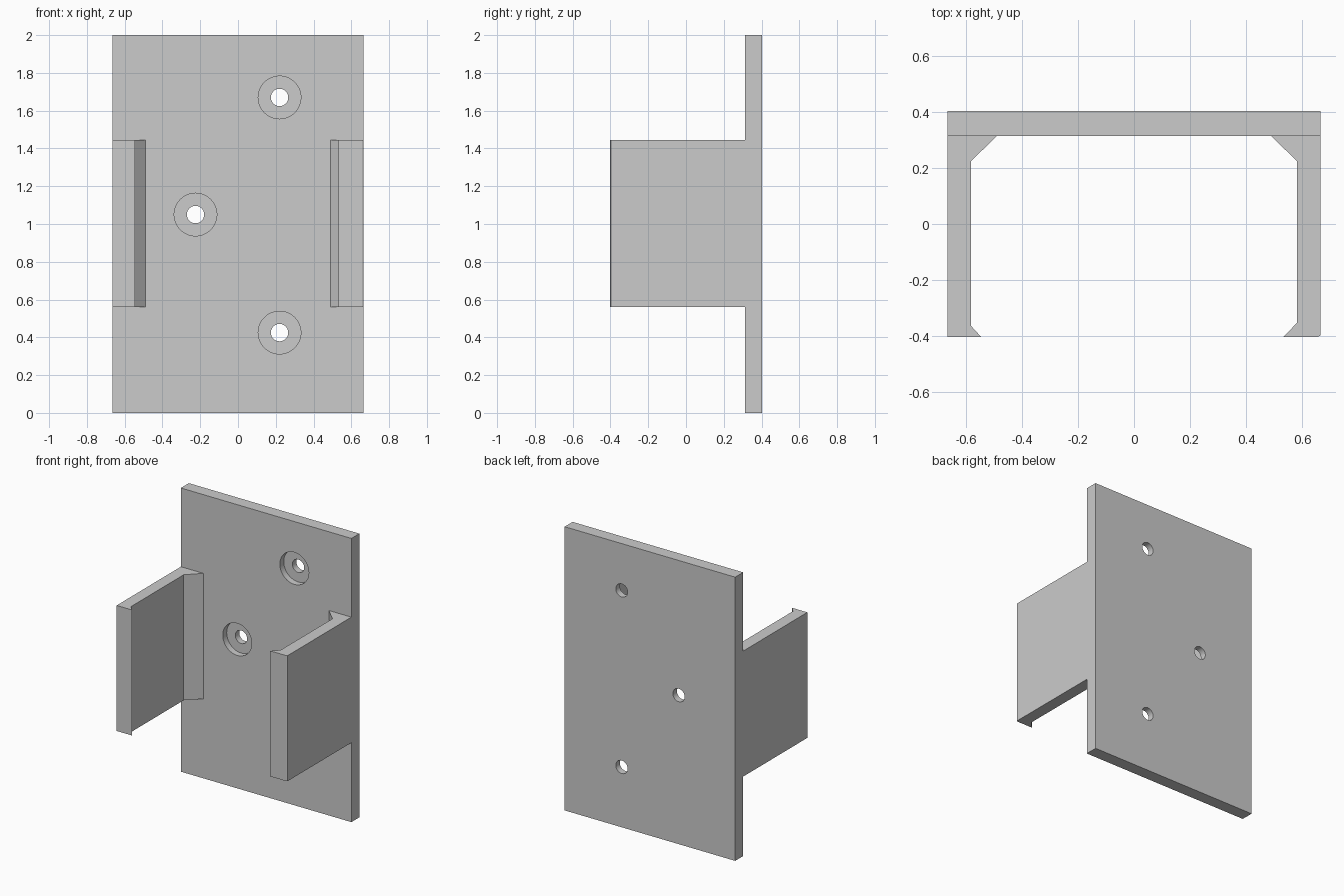
import bpy
import bmesh
from math import radians
from mathutils import Matrix

if "Cube" in bpy.data.objects:
    bpy.data.objects.remove(bpy.data.objects["Cube"])

HALF_W = 0.665
FRONT, PLATE, BACK = -0.402, 0.313, 0.402


def new_object(name, bm):
    bmesh.ops.recalc_face_normals(bm, faces=bm.faces)
    mesh = bpy.data.meshes.new(name)
    bm.to_mesh(mesh)
    bm.free()
    obj = bpy.data.objects.new(name, mesh)
    bpy.context.collection.objects.link(obj)
    return obj


def prism(name, outline, z0, z1):
    """Extrude an (x, y) outline from z0 up to z1."""
    bm = bmesh.new()
    face = bm.faces.new([bm.verts.new((x, y, z0)) for x, y in outline])
    top = bmesh.ops.extrude_face_region(bm, geom=[face])["geom"]
    verts = [v for v in top if isinstance(v, bmesh.types.BMVert)]
    bmesh.ops.translate(bm, verts=verts, vec=(0, 0, z1 - z0))
    return new_object(name, bm)


def cylinder(name, x, z, radius, y0, y1):
    """Cylinder along y."""
    bm = bmesh.new()
    place = Matrix.Translation((x, (y0 + y1) / 2, z)) @ Matrix.Rotation(radians(90), 4, 'X')
    bmesh.ops.create_cone(bm, cap_ends=True, segments=48, radius1=radius,
                          radius2=radius, depth=y1 - y0, matrix=place)
    return new_object(name, bm)


def combine(target, tool, operation):
    """Apply a boolean and discard the tool object."""
    mod = target.modifiers.new(operation, 'BOOLEAN')
    mod.operation, mod.solver, mod.object = operation, 'EXACT', tool
    bpy.context.view_layer.objects.active = target
    bpy.ops.object.modifier_apply(modifier=mod.name)
    bpy.data.objects.remove(tool)


# Back plate
bracket = prism("wall_bracket", [(-HALF_W, PLATE), (HALF_W, PLATE),
                                 (HALF_W, BACK), (-HALF_W, BACK)], 0, 2)

# Side arms with a gusset at the plate and a small lip at the front;
# the right lip is slightly larger, with a tiny chamfer on its outer corner
inner = [(0.49, PLATE), (0.58, 0.224)]
left = [(HALF_W, PLATE)] + inner + [(0.58, -0.364), (0.545, FRONT), (HALF_W, FRONT)]
right = [(HALF_W, PLATE)] + inner + [(0.58, -0.353), (0.533, FRONT),
                                     (0.656, FRONT), (HALF_W, -0.397)]
for name, side, outline in (("left_arm", -1, left), ("right_arm", 1, right)):
    arm = prism(name, [(side * x, y) for x, y in outline], 0.56, 1.445)
    combine(bracket, arm, 'UNION')

# Counterbored screw holes
for x, z in ((0.22, 1.67), (-0.225, 1.05), (0.22, 0.425)):
    combine(bracket, cylinder("counterbore", x, z, 0.113, PLATE - 0.1, PLATE + 0.044), 'DIFFERENCE')
    combine(bracket, cylinder("screw_hole", x, z, 0.046, PLATE - 0.1, BACK + 0.1), 'DIFFERENCE')

# Smooth hole walls, crisp edges elsewhere
bpy.ops.object.select_all(action='DESELECT')
bracket.select_set(True)
bpy.context.view_layer.objects.active = bracket
bpy.ops.object.shade_smooth_by_angle(angle=radians(20))
